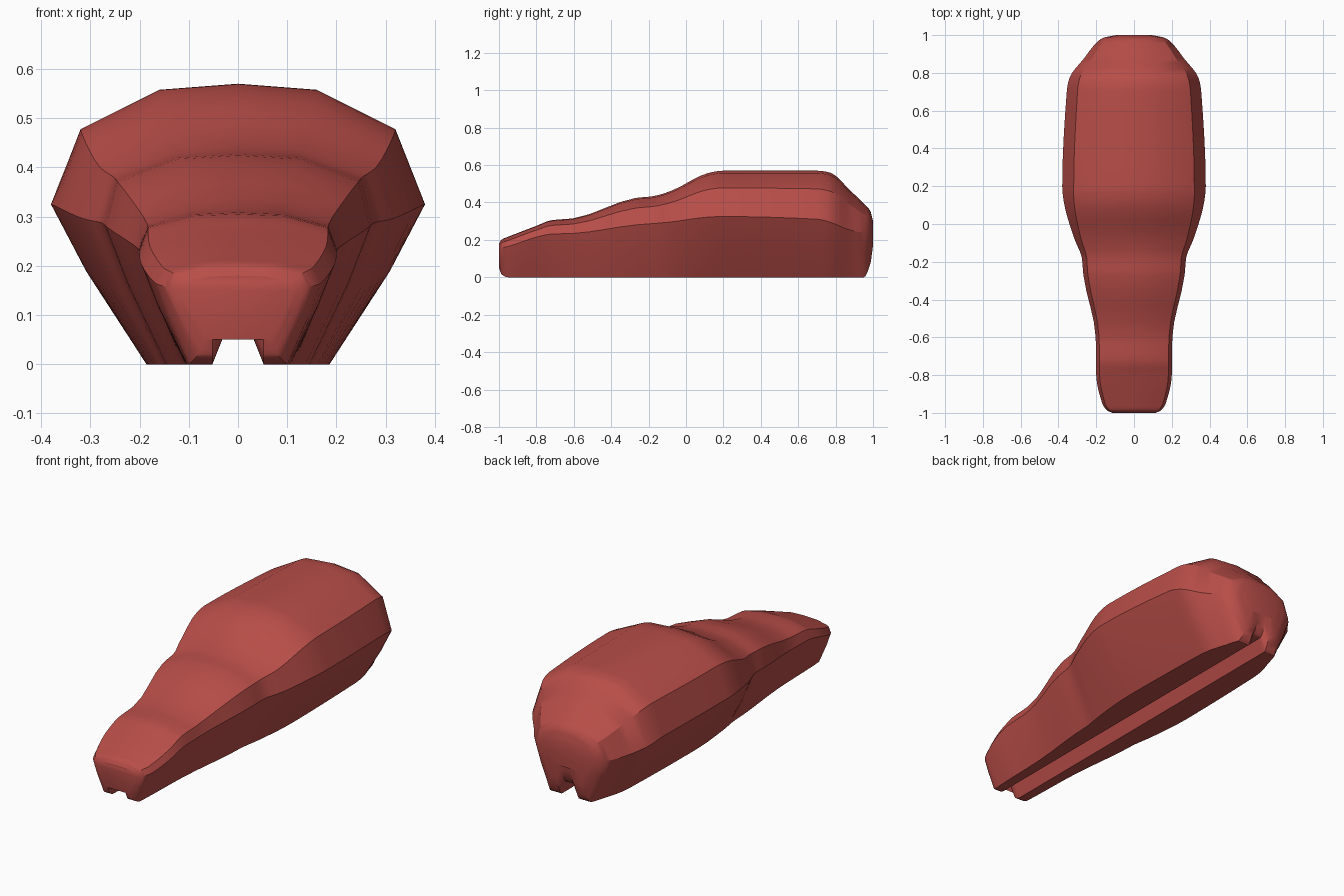
import bpy, bmesh

if "Cube" in bpy.data.objects:
    bpy.data.objects.remove(bpy.data.objects["Cube"])

# Body stations: y, widest half width, its height, roof height, base half width, underside height
KEYS = [
    (-1.00, .115, .150, .180, .065, .050),
    (-.985, .145, .157, .202, .085, .015),
    (-.95, .168, .165, .217, .100, 0),
    (-.80, .200, .215, .275, .106, 0),
    (-.72, .201, .231, .305, .108, 0),
    (-.60, .203, .235, .316, .113, 0),
    (-.27, .268, .280, .424, .145, 0),
    (-.18, .276, .287, .433, .150, 0),
    (-.08, .315, .296, .462, .165, 0),
    (.12, .372, .322, .558, .184, 0),
    (.20, .380, .325, .570, .186, 0),
    (.70, .356, .311, .570, .176, 0),
    (.77, .343, .295, .560, .170, 0),
    (.88, .262, .252, .462, .140, 0),
    (.95, .208, .240, .395, .118, 0),
    (.985, .165, .240, .355, .095, .07),
    (1.00, .095, .245, .300, .065, .17),
]


def slopes(col):
    """Overshoot-free tangents for one column of the stations."""
    d = [(b[col] - a[col]) / (b[0] - a[0]) for a, b in zip(KEYS, KEYS[1:])]
    mid = [2 * p * q / (p + q) if p * q > 0 else 0 for p, q in zip(d, d[1:])]
    return [d[0]] + mid + [d[-1]]


def stations(steps=4):
    tang = [slopes(c) for c in range(6)]
    out = []
    for i, (a, b) in enumerate(zip(KEYS, KEYS[1:])):
        h = b[0] - a[0]
        for k in range(steps):
            t = k / steps
            row = [a[0] + h * t]
            for c in range(1, 6):
                row.append((1 + 2 * t) * (1 - t) ** 2 * a[c] + t * (1 - t) ** 2 * h * tang[c][i]
                           + t * t * (3 - 2 * t) * b[c] + t * t * (t - 1) * h * tang[c][i + 1])
            out.append(row)
    return out + [KEYS[-1]]


def section(y, w, zm, zt, base, zb):
    """Faceted cross-section with a slot along the underside."""
    f = min(max((y + .2) / .4, 0), 1)
    sh = w * (.91 - .07 * f)
    rise = zt - zm
    zc = .07 + .8 * zb
    half = [(sh * .5, zt - .05 * rise), (sh, zt - .375 * rise), (w, zm),
            (base + (w - base) * .63, zb + (zm - zb) * .58), (base, zb),
            (.052, zb), (.024, zc)]
    ring = [(0, zt)] + half + [(0, zc)] + [(-x, z) for x, z in reversed(half)]
    return [(x, y, z) for x, z in ring]


# Lofted body
bm = bmesh.new()
rings = [[bm.verts.new(p) for p in section(*s)] for s in stations()]
n = len(rings[0])
for a, b in zip(rings, rings[1:]):
    for i in range(n):
        j = (i + 1) % n
        bm.faces.new((a[i], a[j], b[j], b[i]))

# End caps, split in half and stitched across
for r in (rings[0], rings[-1]):
    for i in range(n // 2):
        q = [r[i], r[i + 1], r[n - i - 1], r[(n - i) % n]]
        bm.faces.new(list(dict.fromkeys(q)))
bmesh.ops.recalc_face_normals(bm, faces=bm.faces)

mesh = bpy.data.meshes.new("body")
bm.to_mesh(mesh)
bm.free()
body = bpy.data.objects.new("body", mesh)
bpy.context.collection.objects.link(body)

# Red paint
paint = bpy.data.materials.new("red")
paint.diffuse_color = (.48, .075, .065, 1)
paint.use_nodes = True
paint.node_tree.nodes["Principled BSDF"].inputs["Base Color"].default_value = paint.diffuse_color
mesh.materials.append(paint)

bpy.context.view_layer.objects.active = body
body.select_set(True)
bpy.ops.object.shade_smooth_by_angle(angle=.5)
